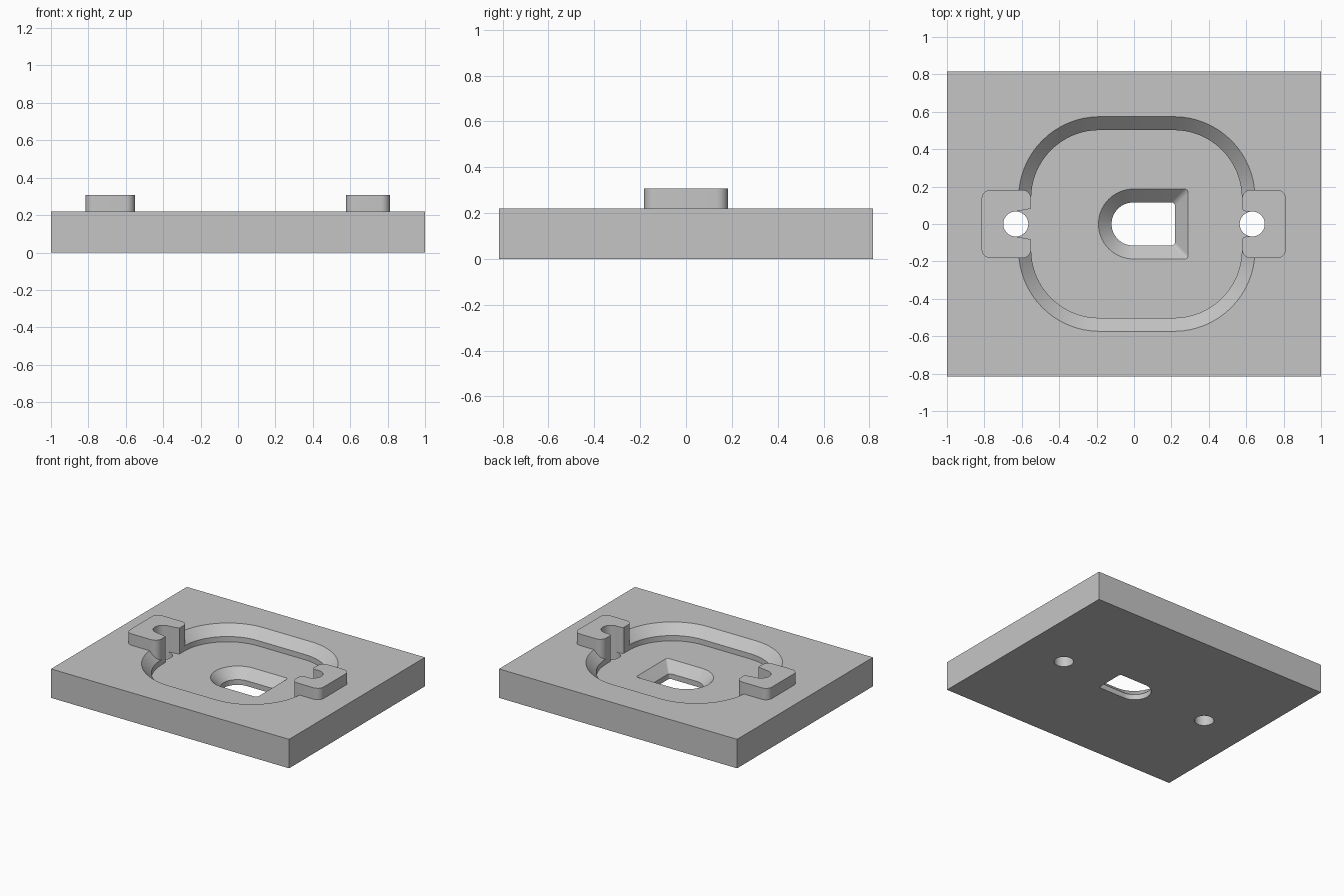
import bpy, bmesh, math

if "Cube" in bpy.data.objects:
    bpy.data.objects.remove(bpy.data.objects["Cube"], do_unlink=True)

# Single flat grey
grey = bpy.data.materials.new("plain_grey")
grey.use_nodes = True
colour = (0.56, 0.56, 0.56, 1)
grey.diffuse_color = colour
grey.node_tree.nodes["Principled BSDF"].inputs["Base Color"].default_value = colour


def rounded_rect(x0, x1, y0, y1, r_left, r_right, steps=16):
    """Counter-clockwise rectangle with separate left and right corner radii."""
    corners = [(x1, y1, -1, -1, r_right), (x0, y1, 1, -1, r_left),
               (x0, y0, 1, 1, r_left), (x1, y0, -1, 1, r_right)]
    pts = []
    for i, (x, y, sx, sy, r) in enumerate(corners):
        for k in range(steps + 1):
            a = math.pi / 2 * (i + k / steps)
            pts.append((x + sx * r + r * math.cos(a), y + sy * r + r * math.sin(a)))
    return pts


def circle(cx, cy, r, n=48):
    return [(cx + r * math.cos(2 * math.pi * i / n), cy + r * math.sin(2 * math.pi * i / n))
            for i in range(n)]


def loft(name, layers):
    """Closed solid through outlines stacked from low to high."""
    bm = bmesh.new()
    rings = [[bm.verts.new((x, y, z)) for x, y in pts] for z, pts in layers]
    n = len(rings[0])
    for low, high in zip(rings, rings[1:]):
        for i in range(n):
            j = (i + 1) % n
            bm.faces.new((low[i], low[j], high[j], high[i]))
    bm.faces.new(rings[0][::-1])
    bm.faces.new(rings[-1])
    bmesh.ops.remove_doubles(bm, verts=bm.verts[:], dist=1e-5)
    bmesh.ops.recalc_face_normals(bm, faces=bm.faces[:])
    mesh = bpy.data.meshes.new(name)
    bm.to_mesh(mesh)
    bm.free()
    mesh.materials.append(grey)
    obj = bpy.data.objects.new(name, mesh)
    bpy.context.collection.objects.link(obj)
    return obj


def combine(target, tool, operation):
    """Apply a boolean and discard the tool."""
    mod = target.modifiers.new(operation, 'BOOLEAN')
    mod.operation = operation
    mod.solver = 'EXACT'
    mod.object = tool
    bpy.context.view_layer.objects.active = target
    bpy.ops.object.modifier_apply(modifier=mod.name)
    bpy.data.objects.remove(tool, do_unlink=True)


TOP, FLOOR, CLIP_TOP = 0.22, 0.11, 0.307

# Base plate
plate = loft("base_plate", [(z, rounded_rect(-1, 1, -0.815, 0.815, 0, 0, 1)) for z in (0, TOP)])

# Round-cornered pocket: upright lower wall, sloping upper wall
wide = rounded_rect(-0.617, 0.647, -0.574, 0.574, 0.434, 0.434)
narrow = rounded_rect(-0.55, 0.577, -0.502, 0.502, 0.364, 0.364)
pocket = loft("pocket_cutter", [(FLOOR, narrow), (0.15, narrow), (TOP, wide), (0.4, wide)])
combine(plate, pocket, 'DIFFERENCE')

# D-shaped funnel opening through the floor
mouth = rounded_rect(-0.19, 0.29, -0.187, 0.187, 0.187, 0.02)
throat = rounded_rect(-0.12, 0.22, -0.115, 0.115, 0.115, 0.02)
opening = loft("opening_cutter", [(-0.1, throat), (0.04, throat), (FLOOR, mouth), (0.2, mouth)])
combine(plate, opening, 'DIFFERENCE')

# Two clips rising out of the plate beside the pocket
for x0, x1 in ((-0.815, -0.55), (0.577, 0.813)):
    shape = rounded_rect(x0, x1, -0.183, 0.183, 0.05, 0.05, 8)
    combine(plate, loft("clip", [(0.06, shape), (CLIP_TOP, shape)]), 'UNION')

# Flared slot and drilled hole in each clip
for side, half in ((-1, [(0.632, 0.067), (0.55, 0.082), (0.5, 0.082)]),
                   (1, [(0.632, 0.067), (0.6, 0.067), (0.585, 0.072), (0.577, 0.082), (0.54, 0.082)])):
    slot = [(side * x, y) for x, y in half] + [(side * x, -y) for x, y in half[::-1]]
    combine(plate, loft("slot_cutter", [(FLOOR, slot), (0.5, slot)]), 'DIFFERENCE')
    hole = circle(side * 0.632, 0, 0.067)
    combine(plate, loft("hole_cutter", [(-0.1, hole), (0.5, hole)]), 'DIFFERENCE')

# Smooth curves, keep creases sharp
bpy.ops.object.select_all(action='DESELECT')
plate.select_set(True)
bpy.context.view_layer.objects.active = plate
bpy.ops.object.shade_smooth_by_angle(angle=math.radians(25))
